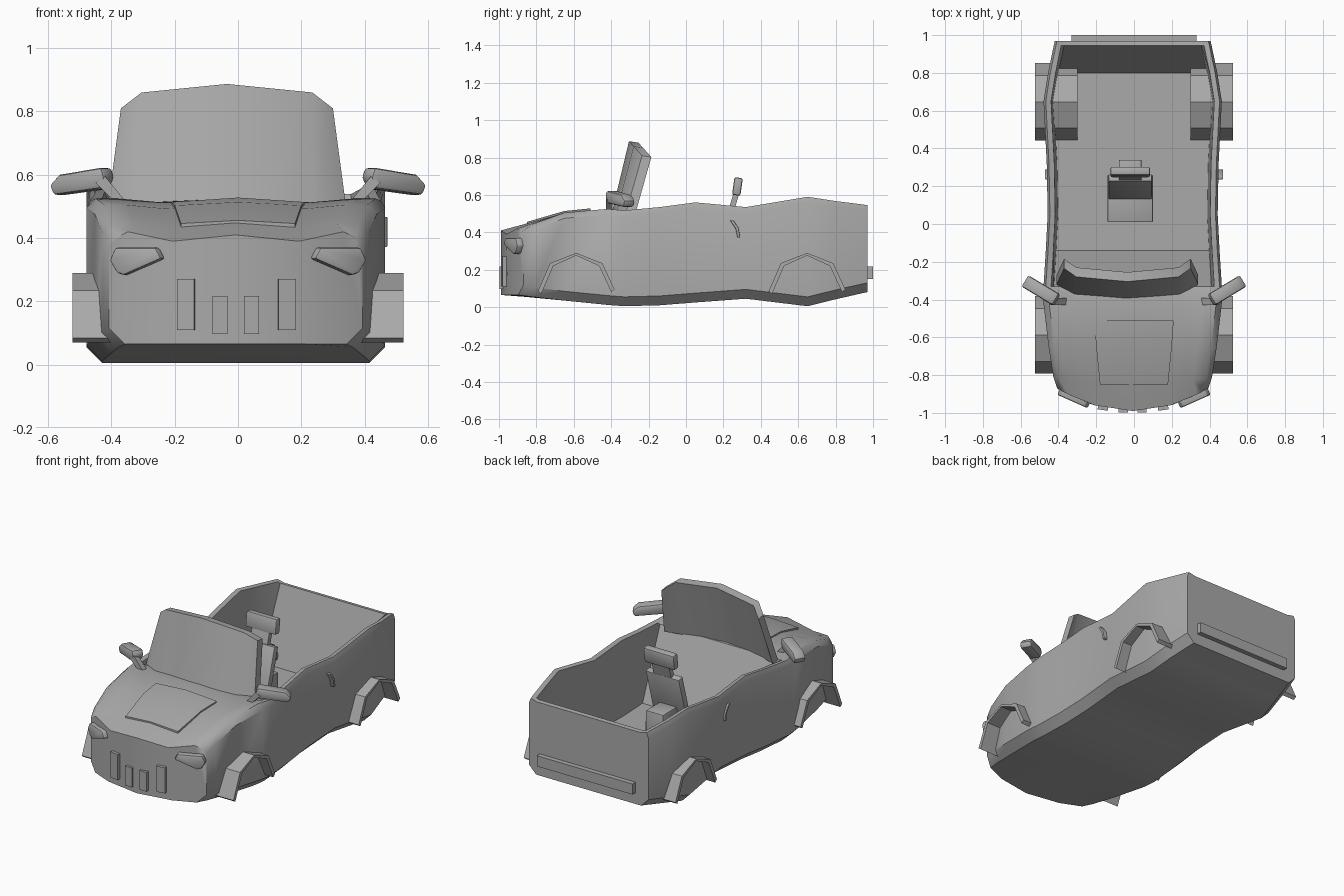
import bpy, bmesh, math
from mathutils import Matrix, Vector

cube = bpy.data.objects.get("Cube")
if cube:
    bpy.data.objects.remove(cube, do_unlink=True)

grey = bpy.data.materials.new("body_grey")
grey.use_nodes = True
GREY = (0.4, 0.4, 0.4, 1)
grey.diffuse_color = GREY
grey.node_tree.nodes["Principled BSDF"].inputs["Base Color"].default_value = GREY


def finish(name, bm, bevel=0.0, angle=35):
    """Bevel sharp edges, fix normals and shade smooth with sharp edges kept."""
    bmesh.ops.recalc_face_normals(bm, faces=bm.faces)
    if bevel:
        edges = [e for e in bm.edges if e.calc_face_angle(0) > math.radians(40)]
        bmesh.ops.bevel(bm, geom=edges, offset=bevel, segments=2, affect='EDGES', profile=0.5)
    me = bpy.data.meshes.new(name)
    bm.to_mesh(me)
    bm.free()
    me.materials.append(grey)
    me.shade_smooth()
    me.set_sharp_from_angle(angle=math.radians(angle))
    ob = bpy.data.objects.new(name, me)
    bpy.context.collection.objects.link(ob)
    return ob


def prism(name, pts, depth, loc, yaw=0, tilt=0, bevel=0.0, side=1):
    """Extrude an x-z outline along y, then turn, place and optionally mirror it."""
    bm = bmesh.new()
    mat = Matrix.Diagonal((side, 1, 1, 1)) @ Matrix.Translation(loc)
    mat = mat @ Matrix.Rotation(math.radians(yaw), 4, 'Z') @ Matrix.Rotation(math.radians(tilt), 4, 'X')
    a, b = [[bm.verts.new(mat @ Vector((x, d, z))) for x, z in pts] for d in (-depth / 2, depth / 2)]
    bm.faces.new(a)
    bm.faces.new(b[::-1])
    for i in range(len(pts)):
        j = (i + 1) % len(pts)
        bm.faces.new((a[i], b[i], b[j], a[j]))
    return finish(name, bm, bevel)


def box(name, size, loc, **kw):
    w, h = size[0] / 2, size[2] / 2
    return prism(name, [(-w, -h), (w, -h), (w, h), (-w, h)], size[1], loc, **kw)


def band(path, t):
    """Thicken an open path inwards into a closed outline."""
    cx = sum(p[0] for p in path) / len(path)
    return path + [(x + (t if x < cx - 0.01 else -t if x > cx + 0.01 else 0), z - t * 0.8)
                   for x, z in reversed(path)]


# Body: lofted half sections, the deck dropping to a floor to form the cabin
FLOOR = 0.09
# y, half width, bottom z, rim z, deck kind
stations = [
    (-0.99, 0.40, 0.065, 0.41, "nose"), (-0.86, 0.42, 0.055, 0.445, "hood"),
    (-0.65, 0.445, 0.035, 0.505, "hood"), (-0.42, 0.472, 0.012, 0.525, "hood"),
    (-0.33, 0.472, 0.005, 0.517, "sill"), (-0.14, 0.46, 0.01, 0.535, "cabin"),
    (0.05, 0.45, 0.025, 0.56, "cabin"), (0.32, 0.455, 0.045, 0.535, "cabin"),
    (0.65, 0.472, 0.005, 0.59, "cabin"), (0.80, 0.448, 0.042, 0.567, "cabin"),
    (0.945, 0.418, 0.075, 0.549, "sill"), (0.97, 0.412, 0.08, 0.545, "sill")]


def half_section(y, w, zb, zt, kind):
    low = [(0, zb), (0.55 * w, zb), (w - 0.05, zb), (w, zb + 0.05), (w, zt - 0.03)]
    if kind == "nose":
        top = [(w - 0.02, zt - 0.01), (w - 0.06, zt + 0.01), (0.5 * w, zt - 0.02), (0, zt)]
    elif kind == "hood":
        top = [(w - 0.03, zt), (w - 0.1, zt), (0.5 * w, zt - 0.012), (0, zt)]
    else:
        z = FLOOR if kind == "cabin" else zt - 0.01
        top = [(w - 0.012, zt), (w - 0.04, zt - 0.005), (w - 0.055, z), (0, z)]
    bow = {"nose": 0.12, "hood": 0.05 if y < -0.8 else 0}.get(kind, 0)
    return [(x, y + bow * (x / w) ** 2, z) for x, z in low + top]


bm = bmesh.new()
rings = []
for st in stations:
    half = half_section(*st)
    right = [bm.verts.new((x - 0.007, y, z)) for x, y, z in half]
    left = [bm.verts.new((-x - 0.007, y, z)) for x, y, z in half[1:-1]]
    rings.append(right + left[::-1])
n = len(rings[0])
for a, b in zip(rings, rings[1:]):
    for i in range(n):
        j = (i + 1) % n
        bm.faces.new((a[i], a[j], b[j], b[i]))
for r in (rings[0], rings[-1]):
    for q in ((0, 1, 7, 8), (1, 2, 6, 7), (2, 3, 4, 5, 6)):
        bm.faces.new([r[i] for i in q])
        bm.faces.new([r[-i % n] for i in q])
finish("body_tub", bm, angle=42)

# Windshield: bowed panel with thickness
bm = bmesh.new()
cols = [((0.375, -0.32, 0.51), (0.335, -0.235, 0.81)),
        ((0.28, -0.375, 0.495), (0.27, -0.28, 0.86)),
        ((0, -0.40, 0.49), (0, -0.305, 0.887))]
cols = [[(-x, y, z) for x, y, z in c] for c in cols] + cols[1::-1]
rows = [[bm.verts.new((x - 0.035, y + d, z - d * 0.15)) for x, y, z in c]
        for d in (0, 0.05) for c in cols]
front, back = rows[:5], rows[5:]
for i in range(4):
    for f in (front, back):
        bm.faces.new((f[i][0], f[i + 1][0], f[i + 1][1], f[i][1]))
    for k in (0, 1):
        bm.faces.new((front[i][k], front[i + 1][k], back[i + 1][k], back[i][k]))
for i in (0, 4):
    bm.faces.new((front[i][0], front[i][1], back[i][1], back[i][0]))
finish("windshield", bm)

# Hood panel: shallow trapezoid plate following the deck
bm = bmesh.new()
outline = [(-0.21, -0.51, 0.508), (0, -0.51, 0.522), (0.21, -0.51, 0.508),
           (0.20, -0.65, 0.497), (0.18, -0.85, 0.44), (0, -0.85, 0.45),
           (-0.18, -0.85, 0.44), (-0.20, -0.65, 0.497)]
top = [bm.verts.new((x, y, z + 0.006)) for x, y, z in outline]
low = [bm.verts.new((x, y, z - 0.02)) for x, y, z in outline]
mids = [bm.verts.new((0, -0.65, z)) for z in (0.514, 0.48)]
for ring, mid in ((top, mids[0]), (low, mids[1])):
    for q in ((0, 1, 7), (1, 2, 3), (3, 4, 5), (5, 6, 7)):
        quad = [ring[i] for i in q]
        quad.insert(2 if q[0] in (0, 3) and q[0] == 0 else 3, mid)
        bm.faces.new(quad)
for i in range(8):
    j = (i + 1) % 8
    bm.faces.new((top[i], top[j], low[j], low[i]))
finish("hood_panel", bm)

# Grille bars
for i, x in enumerate((-0.163, -0.057, 0.043, 0.153)):
    outer = i in (0, 3)
    size = (0.055, 0.04, 0.16) if outer else (0.048, 0.04, 0.12)
    box(f"grille_bar_{i + 1}", size, (x, -0.965 if outer else -0.978, 0.19 if outer else 0.157),
        yaw=(x > 0.1) * 8 - (x < -0.1) * 8)

# Paired parts
arch = band([(-0.205, 0.085), (-0.14, 0.235), (0, 0.29), (0.14, 0.235), (0.205, 0.095)], 0.018)
lamp = [(-0.09, 0.01), (-0.07, 0.045), (0.07, 0.045), (0.09, 0.005), (0.065, -0.035), (0.04, -0.042)]
lamp = [(-x, z) for x, z in lamp]
lamp = [(-x, z) for x, z in lamp]
pod = [(0, 0.59), (0.012, 0.623), (0.17, 0.60), (0.205, 0.568), (0.19, 0.535), (0.02, 0.555)]
handle = [(-0.03, 0.465), (-0.015, 0.468), (0.015, 0.425), (0.025, 0.375), (0.01, 0.37), (0, 0.42)]
for side, tag in ((1, "left"), (-1, "right")):
    for y, end in ((-0.587, "front"), (0.647, "rear")):
        prism(f"{end}_wheel_arch_{tag}", arch, 0.225, (0.411, y, 0), yaw=90, side=side)
    prism(f"headlight_{tag}", lamp, 0.05, (0.315, -0.917, 0.325), yaw=24, bevel=0.008, side=side)
    prism(f"mirror_pod_{tag}", pod, 0.07, (0.405, -0.405, 0), yaw=31, bevel=0.012, side=side)
    prism(f"mirror_stalk_{tag}", [(0.35, 0.51), (0.385, 0.51), (0.45, 0.575), (0.42, 0.595)],
          0.035, (0, -0.41, 0), side=side)
    prism(f"door_handle_{tag}", handle, 0.05, (0.447, 0.265, 0), yaw=90, bevel=0.004, side=side)

# Seat
box("seat_cushion", (0.24, 0.25, 0.13), (-0.02, 0.135, 0.15), bevel=0.006)
box("seat_back", (0.23, 0.04, 0.36), (-0.02, 0.195, 0.36), tilt=-16, bevel=0.006)
box("headrest_post", (0.12, 0.03, 0.12), (-0.02, 0.255, 0.56), tilt=-16)
box("headrest", (0.21, 0.045, 0.095), (-0.02, 0.275, 0.645), tilt=-8, bevel=0.01)
box("seat_support", (0.12, 0.14, 0.25), (-0.02, 0.27, 0.2), bevel=0.006)

# Rear bumper
box("rear_bumper", (0.66, 0.05, 0.066), (0, 0.975, 0.183))
